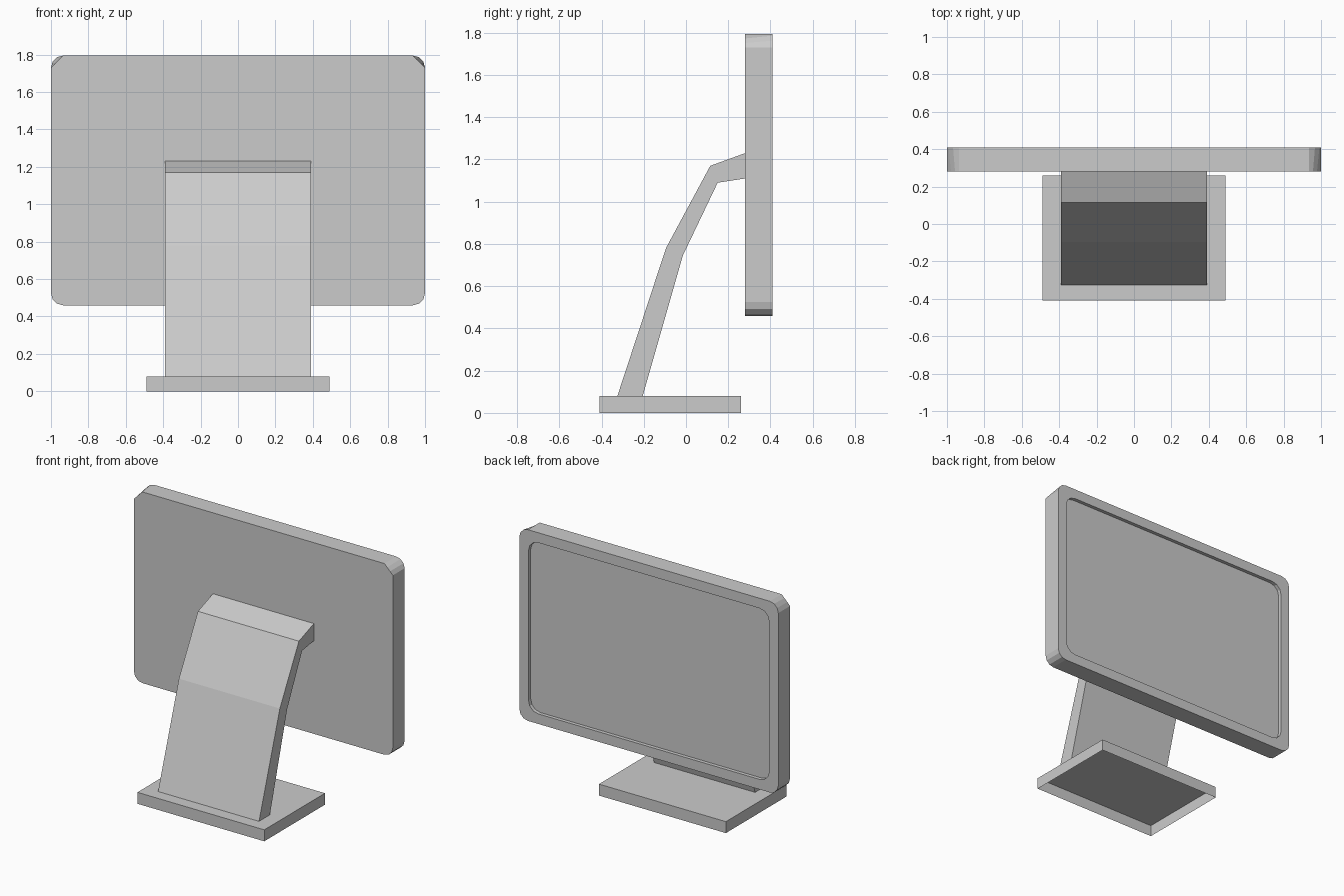
import bpy, bmesh
from math import sin, cos, pi

default = bpy.data.objects.get("Cube")
if default:
    bpy.data.objects.remove(default, do_unlink=True)

grey = bpy.data.materials.new("plain grey")
grey.use_nodes = True
GREY = (0.6, 0.6, 0.6, 1)
grey.diffuse_color = GREY
grey.node_tree.nodes["Principled BSDF"].inputs["Base Color"].default_value = GREY


def finish(bm, name):
    bmesh.ops.recalc_face_normals(bm, faces=bm.faces)
    mesh = bpy.data.meshes.new(name)
    bm.to_mesh(mesh)
    bm.free()
    mesh.materials.append(grey)
    obj = bpy.data.objects.new(name, mesh)
    bpy.context.collection.objects.link(obj)
    return obj


def outline(inset, radius, flat_top=False, steps=3):
    """Rounded rectangle in x and z; flat_top cuts the top corners straight."""
    x, low, high = 1 - inset, 0.46 + inset, 1.795 - inset
    points = []
    corners = [(x, high), (-x, high), (-x, low), (x, low)]
    for i, (cx, cz) in enumerate(corners):
        sx, sz = (1 if cx > 0 else -1), (1 if i < 2 else -1)
        mx, mz = cx - sx * radius, cz - sz * radius
        for k in range(steps + 1):
            t = k / steps
            a = (i + t) * pi / 2
            px, pz = cos(a), sin(a)
            if flat_top and i < 2:
                b = i * pi / 2
                px = (1 - t) * cos(b) + t * cos(b + pi / 2)
                pz = (1 - t) * sin(b) + t * sin(b + pi / 2)
            points.append((mx + radius * px, mz + radius * pz))
    return points


# Display housing: rings from the stand side to the recessed screen
bm = bmesh.new()
rings = []
for y, points in [(0.28, outline(0, 0.065, True)), (0.41, outline(0, 0.065)),
                  (0.41, outline(0.07, 0.075)), (0.385, outline(0.07, 0.075))]:
    rings.append([bm.verts.new((x, y, z)) for x, z in points])
for a, b in zip(rings, rings[1:]):
    for i in range(len(a)):
        j = (i + 1) % len(a)
        bm.faces.new((a[i], a[j], b[j], b[i]))
bm.faces.new(rings[0])
bm.faces.new(rings[-1])
finish(bm, "display")

# Bent stand arm, extruded across x
profile = [(-0.325, 0.08), (-0.095, 0.78), (0.115, 1.17), (0.28, 1.23),
           (0.28, 1.11), (0.15, 1.09), (-0.015, 0.745), (-0.205, 0.08)]
bm = bmesh.new()
side = bm.faces.new([bm.verts.new((-0.39, y, z)) for y, z in profile])
new = bmesh.ops.extrude_face_region(bm, geom=[side], use_keep_orig=True)
moved = [v for v in new["geom"] if isinstance(v, bmesh.types.BMVert)]
bmesh.ops.translate(bm, verts=moved, vec=(0.78, 0, 0))
finish(bm, "stand_arm")

# Base plate, a shell open underneath
bm = bmesh.new()
bmesh.ops.create_cube(bm, size=1)
bmesh.ops.scale(bm, vec=(0.98, 0.67, 0.08), verts=bm.verts)
bmesh.ops.translate(bm, vec=(0, -0.075, 0.04), verts=bm.verts)
under = [f for f in bm.faces if f.calc_center_median().z < 0.01]
bmesh.ops.delete(bm, geom=under, context="FACES_ONLY")
finish(bm, "base")
